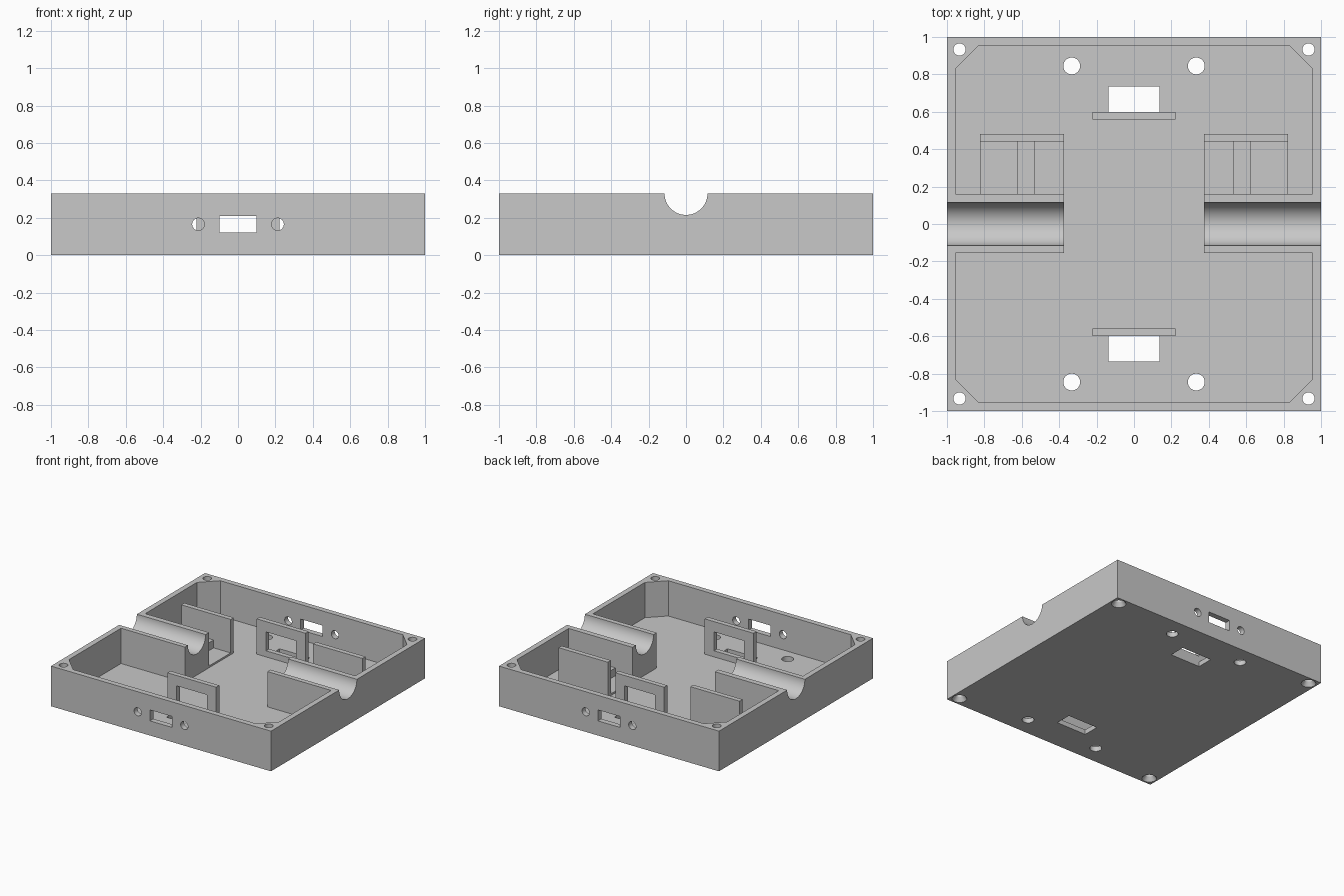
import bpy, bmesh, math

if "Cube" in bpy.data.objects:
    bpy.data.objects.remove(bpy.data.objects["Cube"], do_unlink=True)

H = 0.33        # tray height
WALL = 0.955    # inner face of the outer wall
FLOOR = 0.04    # floor thickness
CHAMFER = 0.83  # where the inner corner chamfers begin

grey = bpy.data.materials.new("plain_grey")
grey.use_nodes = True
colour = (0.58, 0.58, 0.58, 1)
grey.diffuse_color = colour
grey.node_tree.nodes["Principled BSDF"].inputs["Base Color"].default_value = colour


def prism(name, outline, z0, z1):
    """Vertical extrusion of a counter-clockwise outline."""
    bm = bmesh.new()
    face = bm.faces.new([bm.verts.new((x, y, z0)) for x, y in outline])
    top = bmesh.ops.extrude_face_region(bm, geom=[face])["geom"]
    bmesh.ops.translate(bm, vec=(0, 0, z1 - z0),
                        verts=[v for v in top if isinstance(v, bmesh.types.BMVert)])
    bmesh.ops.recalc_face_normals(bm, faces=bm.faces)
    mesh = bpy.data.meshes.new(name)
    bm.to_mesh(mesh)
    bm.free()
    mesh.materials.append(grey)
    obj = bpy.data.objects.new(name, mesh)
    bpy.context.collection.objects.link(obj)
    return obj


def box(name, xs, ys, zs):
    (x0, x1), (y0, y1) = sorted(xs), sorted(ys)
    return prism(name, [(x0, y0), (x1, y0), (x1, y1), (x0, y1)], *zs)


def rod(name, centre, r1, length, axis="Z", r2=None, sides=40):
    rotation = {"X": (0, math.pi / 2, 0), "Y": (math.pi / 2, 0, 0), "Z": (0, 0, 0)}[axis]
    bpy.ops.mesh.primitive_cone_add(vertices=sides, radius1=r1, radius2=r1 if r2 is None else r2,
                                    depth=length, location=centre, rotation=rotation)
    obj = bpy.context.object
    obj.name = name
    obj.data.materials.append(grey)
    return obj


def carve(target, cutters):
    """Subtract the cutters, then remove them."""
    bpy.context.view_layer.objects.active = target
    for cutter in cutters:
        cutter.hide_render = True
        mod = target.modifiers.new("cut", "BOOLEAN")
        mod.operation = "DIFFERENCE"
        mod.solver = "EXACT"
        mod.object = cutter
        bpy.ops.object.modifier_apply(modifier=mod.name)
        bpy.data.objects.remove(cutter, do_unlink=True)
    bpy.ops.object.select_all(action="DESELECT")
    target.select_set(True)
    bpy.ops.object.shade_smooth_by_angle(angle=math.radians(30))


def channel_cutter():
    return rod("channel_cutter", (0, 0, H), 0.115, 2.4, "X", sides=64)


# Tray shell with chamfered cavity
tray = box("tray", (-1, 1), (-1, 1), (0, H))
w, c = WALL, CHAMFER
cuts = [prism("cavity", [(-c, -w), (c, -w), (w, -c), (w, c),
                         (c, w), (-c, w), (-w, c), (-w, -c)], FLOOR, H + 0.1)]
cuts.append(channel_cutter())

# Connector slot and screw holes through the front and back walls
cuts.append(box("slot", (-0.1, 0.1), (-1.2, 1.2), (0.12, 0.21)))
for sx in (-1, 1):
    cuts.append(rod("side_hole", (sx * 0.212, 0, 0.165), 0.033, 2.4, "Y"))

# Floor openings, floor holes and countersunk corner holes
for sy in (-1, 1):
    cuts.append(box("floor_opening", (-0.137, 0.137), (sy * 0.6, sy * 0.735), (-0.1, 0.08)))
    for sx in (-1, 1):
        cuts.append(rod("floor_hole", (sx * 0.333, sy * 0.845, 0), 0.045, 0.2))
        cuts.append(rod("corner_hole", (sx * 0.933, sy * 0.933, H / 2), 0.033, 0.6))
        cuts.append(rod("countersink", (sx * 0.933, sy * 0.933, 0.01), 0.068, 0.06, r2=0.03))
carve(tray, cuts)

# Connector backing plates with windows
for sy, side in ((-1, "front"), (1, "back")):
    plate = box(side + "_backing_plate", (-0.222, 0.222), (sy * 0.56, sy * 0.6), (FLOOR, H))
    carve(plate, [box("window", (-0.137, 0.137), (sy * 0.5, sy * 0.7), (0.09, 0.245))])

# Channel blocks and the pockets beside them
for sx, side in ((-1, "right"), (1, "left")):
    block = box(side + "_channel_block", (sx * 0.375, sx * WALL), (-0.155, 0.16), (FLOOR, H))
    carve(block, [channel_cutter()])
    box(side + "_pocket_wall", (sx * 0.375, sx * 0.823), (0.44, 0.48), (FLOOR, H))
    box(side + "_pocket_pad", (sx * 0.375, sx * 0.823), (0.16, 0.44), (FLOOR, FLOOR + 0.015))
    box(side + "_pocket_bar", (sx * 0.53, sx * 0.622), (0.16, 0.44), (FLOOR, 0.12))
